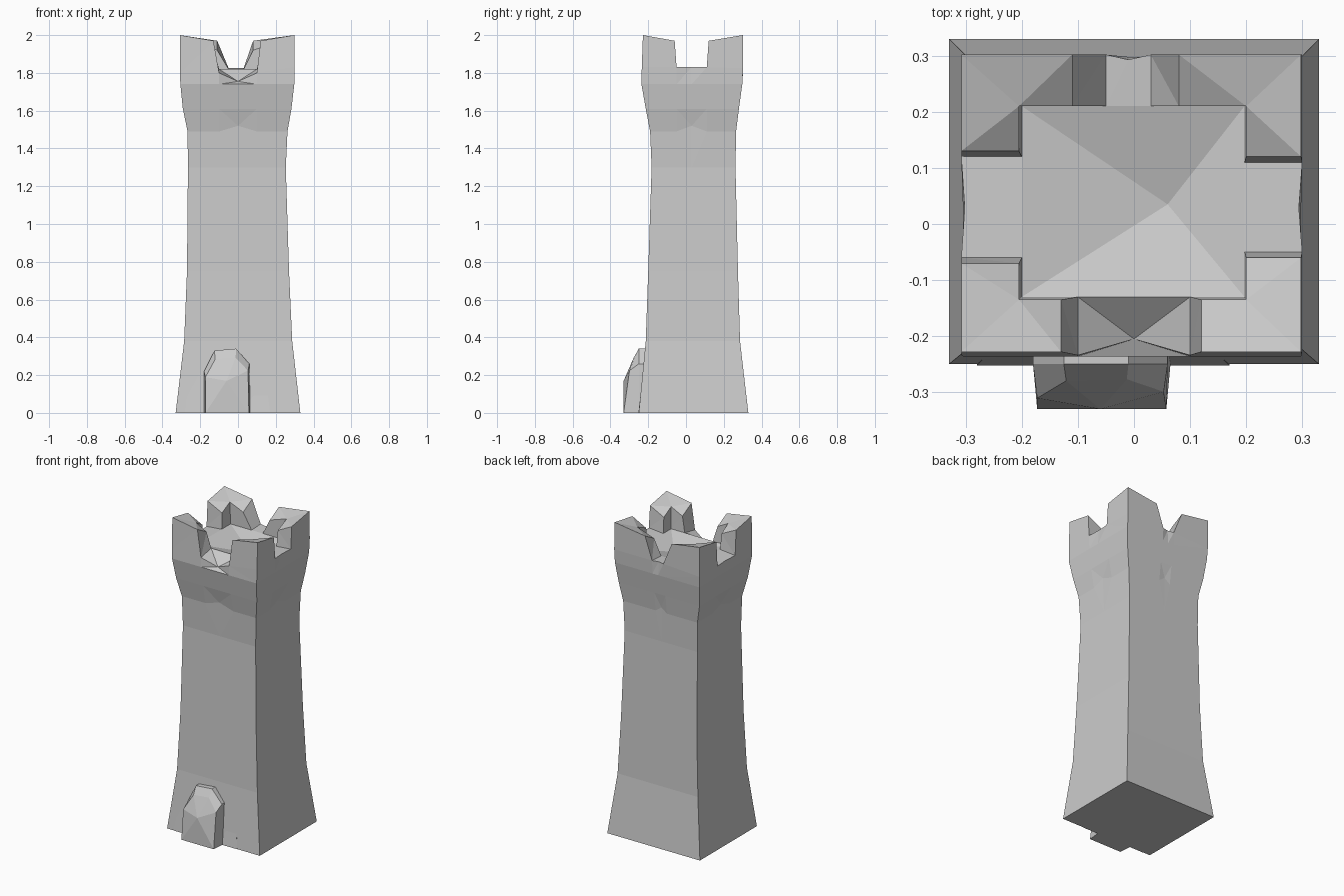
import bpy, bmesh

if "Cube" in bpy.data.objects:
    bpy.data.objects.remove(bpy.data.objects["Cube"])


def finish(bm, name):
    bmesh.ops.recalc_face_normals(bm, faces=bm.faces)
    me = bpy.data.meshes.new(name)
    bm.to_mesh(me)
    bm.free()
    ob = bpy.data.objects.new(name, me)
    bpy.context.collection.objects.link(ob)
    return ob


def bridge(bm, a, b):
    n = len(a)
    for i in range(n):
        bm.faces.new((a[i], a[(i + 1) % n], b[(i + 1) % n], b[i]))


def loop16(x0, x1, y0, y1, gaps):
    """Rectangle outline with three points (gap start, middle, gap end) per side."""
    (fa, fb), (ra, rb), (ba, bb), (la, lb) = gaps
    return [(x0, y0), (fa, y0), ((fa + fb) / 2, y0), (fb, y0),
            (x1, y0), (x1, ra), (x1, (ra + rb) / 2), (x1, rb),
            (x1, y1), (bb, y1), ((ba + bb) / 2, y1), (ba, y1),
            (x0, y1), (x0, lb), (x0, (la + lb) / 2), (x0, la)]


SILL = [(-.10, .10), (-.05, .11), (-.05, .03), (-.06, .12)]
TOP = [(-.13, .12), (-.06, .12), (-.11, .08), (-.07, .13)]

# Tower shaft with flared foot and head: x0, x1, y0, y1, z
bm = bmesh.new()
levels = [(-.33, .33, -.25, .33, 0), (-.285, .287, -.213, .286, .38),
          (-.27, .27, -.20, .275, .75), (-.265, .253, -.182, .262, 1.3),
          (-.267, .262, -.19, .265, 1.49), (-.292, .283, -.213, .28, 1.61),
          (-.305, .298, -.236, .298, 1.74)]
rings = []
for x0, x1, y0, y1, z in levels:
    pts = loop16(x0, x1, y0, y1, SILL)
    # the flare starts slightly higher or lower mid-wall, as rough stone
    ring = []
    for i, (x, y) in enumerate(pts):
        dz = 0.03 if z == 1.49 and i % 4 == 2 else 0
        ring.append(bm.verts.new((x, y, z + dz)))
    rings.append(ring)
for a, b in zip(rings, rings[1:]):
    bridge(bm, a, b)
bm.faces.new(rings[0])

# Sills at the foot of the battlements, and the roof floor
outer, inner = [], []
sill_z = {0: 1.80, 1: 1.83, 2: 1.825, 3: 1.81}
for i, (x, y) in enumerate(loop16(-.308, .30, -.234, .302, SILL)):
    z = sill_z[i // 4]
    if i == 2:
        y, z = -.205, 1.755
    elif i % 4 == 2:
        x, y = x * .98, y * .97
    outer.append(bm.verts.new((x, y, z)))
for i, (x, y) in enumerate(loop16(-.20, .197, -.13, .21, SILL)):
    inner.append(bm.verts.new((x, y, 1.82)))
bridge(bm, rings[-1], outer)
for i in range(16):
    if i % 4 in (1, 2):
        bm.faces.new((outer[i], outer[i + 1], inner[i + 1], inner[i]))
floor_mid = bm.verts.new((.06, .035, 1.77))
for i in range(16):
    bm.faces.new((inner[i], inner[(i + 1) % 16], floor_mid))

# Four L-shaped corner merlons
top_out = loop16(-.308, .298, -.228, .302, TOP)
top_in = loop16(-.205, .20, -.135, .21, TOP)
for c in (0, 4, 8, 12):
    ids = [(c - 1) % 16, c, c + 1]
    to = [bm.verts.new((*top_out[i], 1.995 if i == c else 1.97)) for i in ids]
    ti = [bm.verts.new((*top_in[i], 1.96 if i == c else 1.92)) for i in ids]
    for k in (0, 1):
        i, j = ids[k], ids[k + 1]
        bm.faces.new((outer[i], outer[j], to[k + 1], to[k]))
        bm.faces.new((inner[i], inner[j], ti[k + 1], ti[k]))
        bm.faces.new((to[k], to[k + 1], ti[k + 1], ti[k]))
    for k in (0, 2):
        i = ids[k]
        bm.faces.new((outer[i], inner[i], ti[k], to[k]))
bmesh.ops.triangulate(bm, faces=[f for f in bm.faces if len(f.verts) == 4])
# raise the points of the tops to the full height
for v in bm.verts:
    if v.co.z > 1.99:
        v.co.z = 2.0
finish(bm, "tower")

# Arched door block leaning against the front wall
bm = bmesh.new()
arch = [(-.18, 0), (-.18, .22), (-.125, .33), (-.01, .34), (.06, .26), (.065, 0)]
back = [bm.verts.new((x, -.18, z)) for x, z in arch]
mid = [bm.verts.new((x, -.25, z)) for x, z in arch]
front = [bm.verts.new((-.057 + (x + .057) * .94, -.33 + max(0, z - .15) * .28, z * .86))
         for x, z in arch]
bridge(bm, back, mid)
bridge(bm, mid, front)
bm.faces.new(back)
hub = bm.verts.new((-.06, -.33, .17))
for i in range(6):
    bm.faces.new((front[i], front[(i + 1) % 6], hub))
finish(bm, "door")


# Low sloping stones on either side of the door
def stone(name, x0, x1, y, h):
    bm = bmesh.new()
    base = [bm.verts.new((px, py, 0)) for px, py in
            ((x0, y), (x1, y), (x1, -.19), (x0, -.19))]
    s = (x1 - x0) * .2
    top = [bm.verts.new(p) for p in
           ((x0 + s, y + .025, h * .85), (x1 - s, y + .025, h),
            (x1 - s, -.19, h), (x0 + s, -.19, h * .9))]
    bridge(bm, base, top)
    bm.faces.new(base)
    bm.faces.new(top)
    finish(bm, name)


stone("left_stone", -.28, -.16, -.252, .24)
stone("right_stone", .04, .17, -.252, .21)
